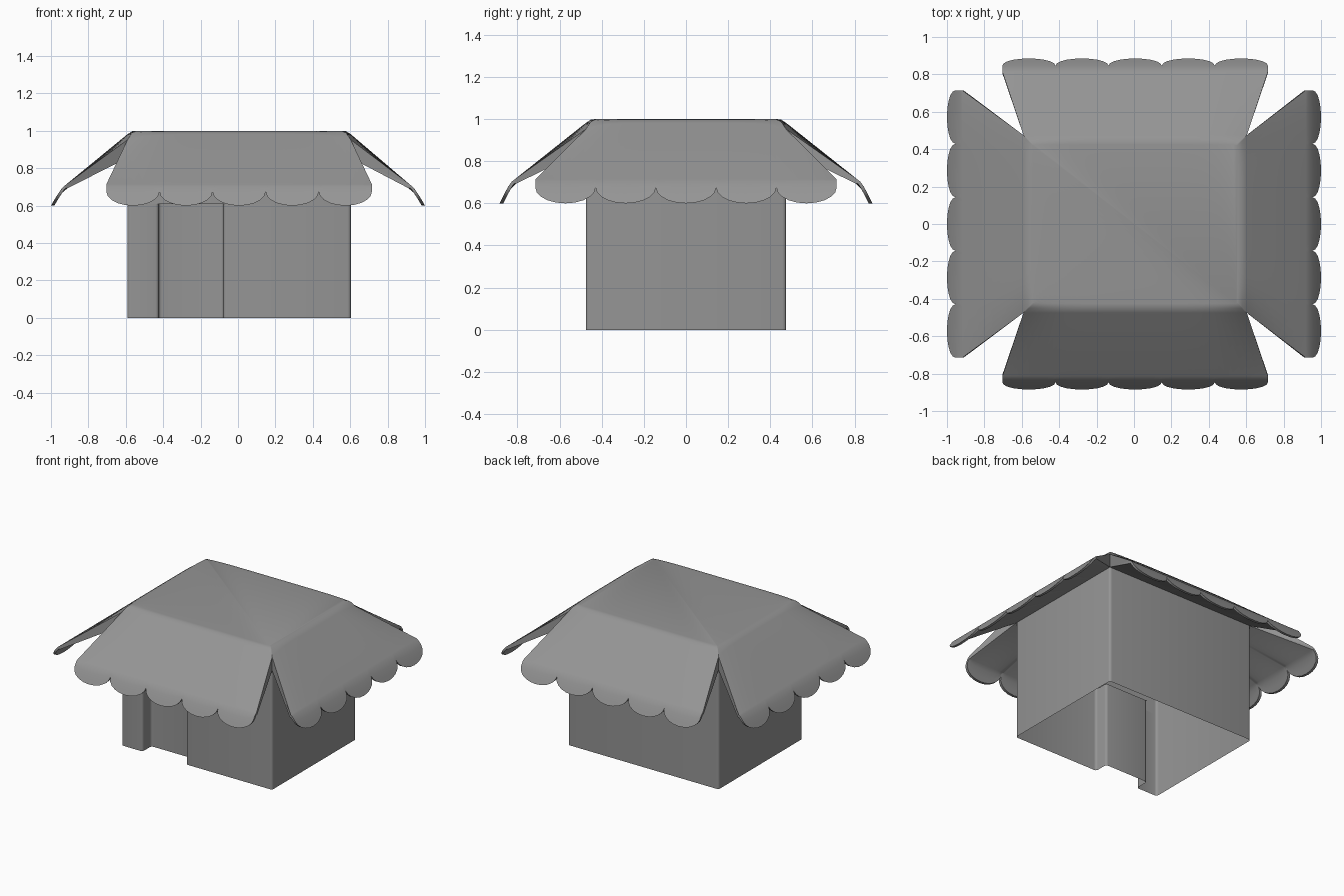
import bpy, bmesh, math
from mathutils import Vector

if "Cube" in bpy.data.objects:
    bpy.data.objects.remove(bpy.data.objects["Cube"])

WX, WY = 0.597, 0.475      # half size of the walls
IN = 0.05                  # width of the rounded roof shoulder
SHIFT = 0.006              # the house body sits slightly to the right

grey = bpy.data.materials.new("dark_grey")
grey.diffuse_color = (0.3, 0.3, 0.3, 1)
grey.use_nodes = True
grey.node_tree.nodes["Principled BSDF"].inputs["Base Color"].default_value = grey.diffuse_color


def finish(bm, name, angle):
    bmesh.ops.remove_doubles(bm, verts=bm.verts, dist=1e-5)
    bmesh.ops.recalc_face_normals(bm, faces=bm.faces)
    for v in bm.verts:
        if abs(v.co.x) < 0.8:
            v.co.x += SHIFT
    me = bpy.data.meshes.new(name)
    bm.to_mesh(me)
    bm.free()
    me.materials.append(grey)
    ob = bpy.data.objects.new(name, me)
    bpy.context.collection.objects.link(ob)
    bpy.ops.object.select_all(action='DESELECT')
    ob.select_set(True)
    bpy.context.view_layer.objects.active = ob
    bpy.ops.object.shade_smooth_by_angle(angle=math.radians(angle))
    return ob


def rounded(points, r, n=3):
    """Closed 2D outline with every corner rounded."""
    out = []
    for i, p in enumerate(points):
        p = Vector(p)
        a = p + (Vector(points[i - 1]) - p).normalized() * r
        b = p + (Vector(points[(i + 1) % len(points)]) - p).normalized() * r
        for k in range(n + 1):
            t = k / n
            out.append(a * (1 - t) ** 2 + p * 2 * t * (1 - t) + b * t * t)
    return out


# Walls: open-bottomed shell with a recessed doorway at the front
def build_walls(top=0.945, left=-0.43, right=-0.084, door_h=0.61, depth=0.1, r=0.018):
    bm = bmesh.new()

    def extrude(outline, z0, z1):
        rings = [[bm.verts.new((p.x, p.y, z)) for p in outline] for z in (z0, z1)]
        lo, hi = rings
        for i in range(len(lo)):
            bm.faces.new((lo[i - 1], lo[i], hi[i], hi[i - 1]))

    box = [(WX, -WY), (WX, WY), (-WX, WY), (-WX, -WY)]
    recess = [(left, -WY), (left, -WY + depth), (right, -WY + depth), (right, -WY)]
    extrude(rounded(box + recess, r), 0, door_h)
    extrude(rounded(box, r), door_h, top)
    # lintel above the doorway
    bm.faces.new([bm.verts.new((*p, door_h)) for p in recess])
    return finish(bm, "walls", 45)


# One roof flap: shoulder, slope, scalloped fringe, then the underside
def add_flap(bm, turn, edge, cross, rim, flare, rim_half, scallops=5, n=10):
    c, s = math.cos(turn), math.sin(turn)
    columns = []
    for k in range(scallops):
        for j in range(n + (k == scallops - 1)):
            a = math.pi * j / n
            t = 2 * (k + (1 - math.cos(a)) / 2) / scallops - 1
            columns.append((t, math.sin(a)))
    grid = []
    for t, f in columns:
        droop = 0.03 * abs(t) ** 6
        rows = [(t * (cross - IN), edge - IN, 1.0),
                (t * (cross - IN / 2), edge - IN / 2, 0.998 - 0.3 * droop),
                (t * cross, edge, 0.982 - droop),
                (t * rim_half, rim - 0.012, 0.714)]
        fringe = []
        for q in (0.0, 0.35, 0.7, 1.0):
            drop = q * (0.03 + 0.075 * f)
            fringe.append((t * rim_half, rim + flare * (drop / 0.105) ** 0.85, 0.705 - drop))
        rows += fringe
        rows += [(u, o - 0.018, z - (0.012 if i == 0 else 0.0))
                 for i, (u, o, z) in reversed(list(enumerate(fringe)))]
        rows.append((t * cross, edge, 0.855))
        grid.append([bm.verts.new((u * c - o * s, u * s + o * c, z)) for u, o, z in rows])
    for a, b in zip(grid, grid[1:]):
        for i in range(len(a) - 1):
            bm.faces.new((a[i], b[i], b[i + 1], a[i + 1]))
    # cut faces at both slits: wedge next to the wall, then the fringe edge
    for col in (grid[0], grid[-1]):
        bm.faces.new((col[2], col[3], col[4], col[11], col[12]))
        for i in range(4, 7):
            bm.faces.new((col[i], col[i + 1], col[14 - i], col[15 - i]))


def build_roof():
    bm = bmesh.new()
    for k in range(4):
        dims = (WY, WX, 0.825, 0.06, 0.71) if k % 2 == 0 else (WX, WY, 0.93, 0.07, 0.715)
        add_flap(bm, k * math.pi / 2, *dims)
    # flat top closing the shoulder loop
    bmesh.ops.remove_doubles(bm, verts=bm.verts, dist=1e-5)
    rim = [v for v in bm.verts if v.co.z > 0.9995]
    rim.sort(key=lambda v: math.atan2(v.co.y, v.co.x))
    bm.faces.new(rim)
    return finish(bm, "roof", 50)


build_walls()
build_roof()
